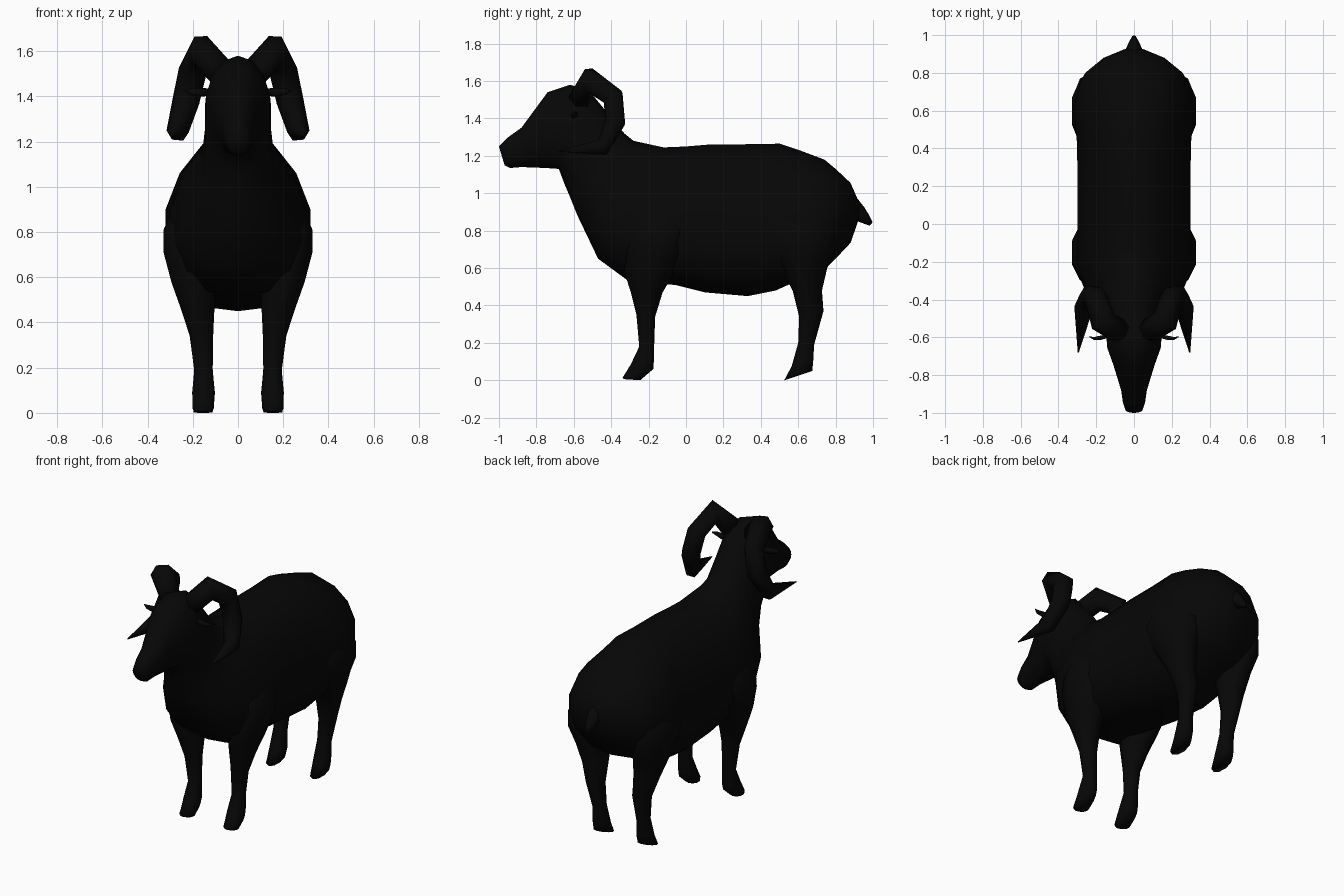
import bpy, bmesh, math
from mathutils import Vector

cube = bpy.data.objects.get("Cube")
if cube:
    bpy.data.objects.remove(cube, do_unlink=True)

coat = bpy.data.materials.new("black_coat")
coat.diffuse_color = (0.002, 0.002, 0.002, 1)
coat.use_nodes = True
coat.node_tree.nodes["Principled BSDF"].inputs["Base Color"].default_value = (0.002, 0.002, 0.002, 1)


def span_ring(a, b, cx, w, n, bias=1.0):
    """Oval ring between two (y, z) points, centred on cx with half width w."""
    pts = []
    for i in range(n):
        t = 2 * math.pi * i / n
        h = ((1 - math.cos(t)) / 2) ** bias
        pts.append(Vector((cx + w * math.sin(t),
                           a[0] + (b[0] - a[0]) * h,
                           a[1] + (b[1] - a[1]) * h)))
    return pts


def tube_rings(path, n, ref, flat=1.0):
    """Rings along (x, y, z, radius) points; flat scales the second axis."""
    cs = [Vector(p[:3]) for p in path]
    rings = []
    for i, c in enumerate(cs):
        tan = (cs[min(i + 1, len(cs) - 1)] - cs[max(i - 1, 0)]).normalized()
        u = (ref - tan * ref.dot(tan)).normalized()
        v = tan.cross(u)
        r = path[i][3]
        rings.append([c + u * r * math.cos(2 * math.pi * k / n)
                      + v * r * flat * math.sin(2 * math.pi * k / n) for k in range(n)])
    return rings


def loft(name, rings, mirror=False):
    """Skin a row of rings, cap both ends, optionally mirror across x."""
    bm = bmesh.new()
    loops = [[bm.verts.new(p) for p in r] for r in rings]
    n = len(loops[0])
    for a, b in zip(loops, loops[1:]):
        for k in range(n):
            bm.faces.new((a[k], a[(k + 1) % n], b[(k + 1) % n], b[k]))
    bm.faces.new(loops[0])
    bm.faces.new(loops[-1])
    bmesh.ops.recalc_face_normals(bm, faces=bm.faces)
    for f in bm.faces:
        f.smooth = True
    mesh = bpy.data.meshes.new(name)
    bm.to_mesh(mesh)
    bm.free()
    mesh.materials.append(coat)
    ob = bpy.data.objects.new(name, mesh)
    bpy.context.collection.objects.link(ob)
    if mirror:
        ob.modifiers.new("Mirror", 'MIRROR')


# Head, neck and trunk: lower (y, z), upper (y, z), half width, bias
body = [
    ((-0.97, 1.15), (-1.00, 1.25), 0.045, 1.0),
    ((-0.94, 1.135), (-0.95, 1.30), 0.06, 1.0),
    ((-0.88, 1.14), (-0.88, 1.35), 0.07, 1.0),
    ((-0.75, 1.135), (-0.74, 1.54), 0.112, 1.0),
    ((-0.68, 1.13), (-0.62, 1.58), 0.145, 1.0),
    ((-0.65, 1.05), (-0.52, 1.55), 0.15, 1.0),
    ((-0.62, 0.98), (-0.42, 1.43), 0.15, 1.0),
    ((-0.58, 0.88), (-0.33, 1.32), 0.165, 1.15),
    ((-0.47, 0.65), (-0.28, 1.28), 0.24, 1.3),
    ((-0.30, 0.525), (-0.12, 1.245), 0.308, 1.35),
    ((-0.06, 0.51), (0.00, 1.25), 0.308, 1.35),
    ((0.10, 0.47), (0.12, 1.26), 0.308, 1.3),
    ((0.33, 0.45), (0.33, 1.262), 0.308, 1.3),
    ((0.48, 0.48), (0.50, 1.265), 0.312, 1.3),
    ((0.59, 0.53), (0.62, 1.225), 0.33, 1.3),
    ((0.75, 0.60), (0.74, 1.18), 0.293, 1.2),
    ((0.80, 0.65), (0.80, 1.13), 0.265, 1.1),
    ((0.88, 0.735), (0.88, 1.055), 0.165, 1.0),
    ((0.92, 0.85), (0.93, 0.94), 0.05, 1.0),
]
loft("body", [span_ring(a, b, 0, w, 14, s) for a, b, w, s in body])

# Legs: front (y, z), back (y, z), inner x, outer x
front_leg = [
    ((-0.25, 1.02), (-0.02, 1.02), 0.10, 0.23),
    ((-0.32, 0.81), (0.03, 0.81), 0.10, 0.335),
    ((-0.33, 0.71), (0.01, 0.71), 0.10, 0.335),
    ((-0.33, 0.58), (-0.06, 0.58), 0.10, 0.30),
    ((-0.295, 0.47), (-0.125, 0.47), 0.10, 0.26),
    ((-0.265, 0.35), (-0.165, 0.34), 0.107, 0.217),
    ((-0.25, 0.18), (-0.17, 0.19), 0.11, 0.195),
    ((-0.295, 0.085), (-0.172, 0.10), 0.10, 0.205),
    ((-0.34, 0.012), (-0.175, 0.06), 0.105, 0.203),
    ((-0.33, 0.006), (-0.245, 0.0), 0.11, 0.198),
]
hind_leg = [
    ((0.48, 1.02), (0.72, 1.02), 0.10, 0.24),
    ((0.38, 0.81), (0.81, 0.81), 0.10, 0.335),
    ((0.42, 0.71), (0.805, 0.71), 0.10, 0.333),
    ((0.51, 0.59), (0.755, 0.60), 0.10, 0.30),
    ((0.57, 0.48), (0.727, 0.48), 0.10, 0.26),
    ((0.605, 0.34), (0.735, 0.37), 0.107, 0.217),
    ((0.60, 0.20), (0.685, 0.19), 0.11, 0.195),
    ((0.565, 0.075), (0.68, 0.10), 0.10, 0.205),
    ((0.525, 0.0), (0.675, 0.05), 0.105, 0.203),
]
for name, rows in (("front_legs", front_leg), ("hind_legs", hind_leg)):
    loft(name, [span_ring(a, b, (x0 + x1) / 2, (x1 - x0) / 2, 10)
                for a, b, x0, x1 in rows], True)

# Curled horns
horn = [(0.07, -0.57, 1.50, 0.066), (0.165, -0.515, 1.605, 0.07),
        (0.20, -0.39, 1.515, 0.063), (0.23, -0.378, 1.38, 0.06),
        (0.267, -0.445, 1.245, 0.05), (0.295, -0.68, 1.225, 0.003)]
loft("horns", tube_rings(horn, 6, Vector((1, 0, 0))), True)

# Ears
ear = [(0.11, -0.585, 1.42, 0.015), (0.175, -0.602, 1.417, 0.02),
       (0.21, -0.606, 1.422, 0.014), (0.237, -0.597, 1.427, 0.003)]
loft("ears", tube_rings(ear, 6, Vector((0, 0, 1)), 0.65), True)

# Short tail
tail = [(0, 0.86, 0.955, 0.055), (0, 0.922, 0.893, 0.045),
        (0, 0.963, 0.86, 0.027), (0, 0.99, 0.836, 0.012)]
loft("tail", tube_rings(tail, 8, Vector((1, 0, 0))))
